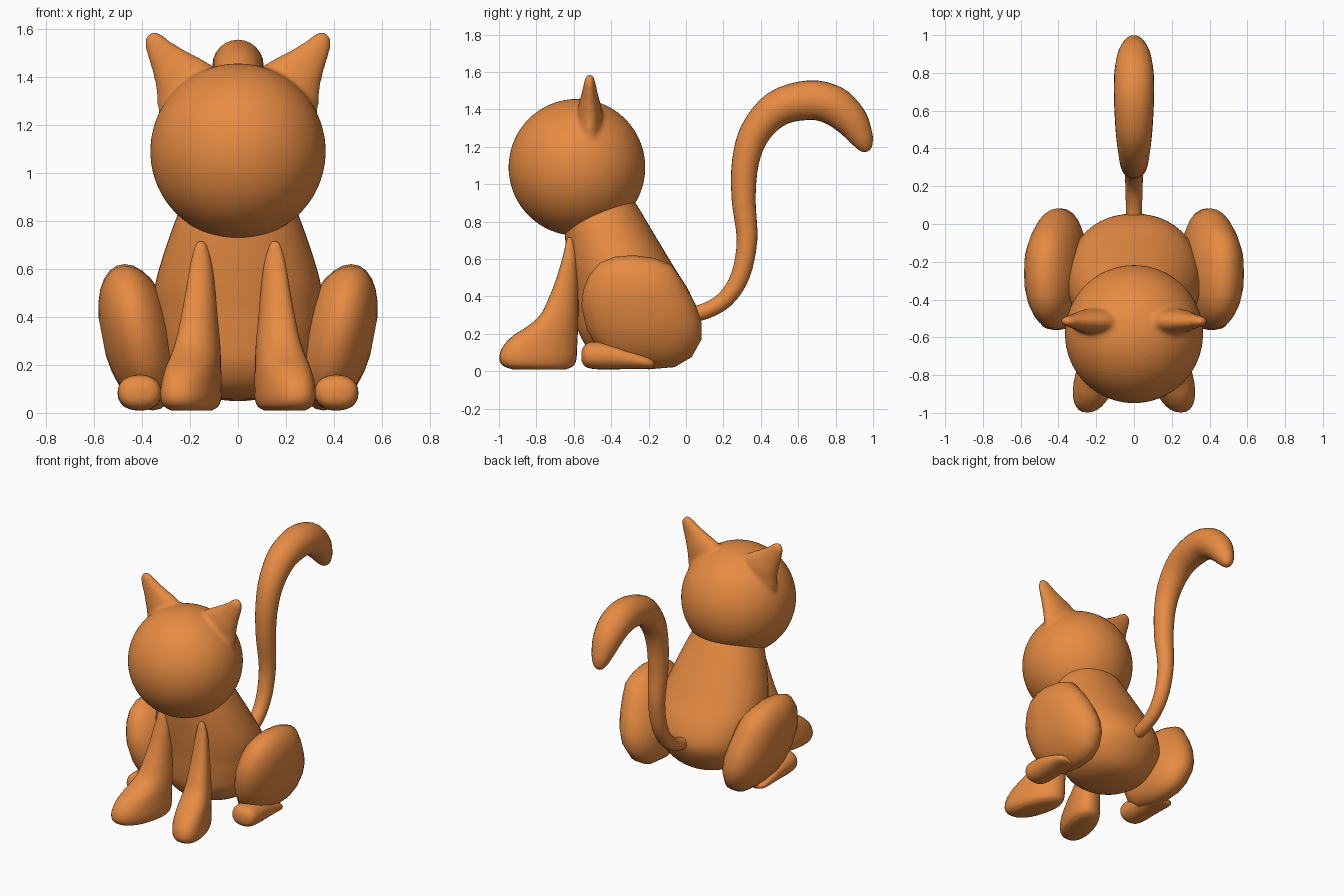
import bpy, bmesh, math
from mathutils import Vector

cube = bpy.data.objects.get("Cube")
if cube:
    bpy.data.objects.remove(cube)

orange = bpy.data.materials.new("orange_clay")
orange.use_nodes = True
COLOUR = (0.8, 0.26, 0.055, 1)
orange.diffuse_color = COLOUR
bsdf = orange.node_tree.nodes["Principled BSDF"]
bsdf.inputs["Base Color"].default_value = COLOUR
bsdf.inputs["Roughness"].default_value = 0.7


def catmull(a, b, c, d, t):
    return 0.5 * (2 * b + (c - a) * t + (2 * a - 5 * b + 4 * c - d) * t * t
                  + (3 * b - a - 3 * c + d) * t ** 3)


def smooth_rings(rings, steps):
    """Insert rings between the given (centre, u, v) rings."""
    out = []
    n = len(rings)
    for i in range(n - 1):
        quad = [rings[min(max(i + k, 0), n - 1)] for k in (-1, 0, 1, 2)]
        for s in range(steps):
            out.append([catmull(*[q[j] for q in quad], s / steps) for j in range(3)])
    return out + [rings[-1]]


def signed_pow(a, e):
    return math.copysign(abs(a) ** e, a)


def add_loft(bm, rings, side=1, segs=32, steps=4, e=1.0):
    """Skin a tube through rings; side -1 mirrors it in x."""
    loops = []
    for c, u, v in smooth_rings(rings, steps):
        loop = []
        for k in range(segs):
            a = math.tau * k / segs
            p = c + u * signed_pow(math.cos(a), e) + v * signed_pow(math.sin(a), e)
            loop.append(bm.verts.new((p.x * side, p.y, p.z)))
        loops.append(loop)
    skin(bm, loops)


def skin(bm, loops):
    n = len(loops[0])
    for a, b in zip(loops, loops[1:]):
        for k in range(n):
            bm.faces.new((a[k], a[(k + 1) % n], b[(k + 1) % n], b[k]))
    bm.faces.new(loops[0])
    bm.faces.new(loops[-1])


def finish(bm, name):
    bmesh.ops.recalc_face_normals(bm, faces=bm.faces)
    mesh = bpy.data.meshes.new(name)
    bm.to_mesh(mesh)
    bm.free()
    mesh.materials.append(orange)
    mesh.shade_smooth()
    obj = bpy.data.objects.new(name, mesh)
    bpy.context.collection.objects.link(obj)
    return obj


def level_ring(z, x, rx, y0, y1, shear=0.0):
    """Horizontal ring spanning y0..y1, optionally sheared sideways."""
    ry = (y1 - y0) / 2
    return [Vector((x, (y0 + y1) / 2, z)), Vector((rx, 0, 0)), Vector((shear * ry, ry, 0))]


# Body: pear shape leaning forward to the neck
bm = bmesh.new()
add_loft(bm, [level_ring(z, 0, rx, y0, y1) for z, rx, y0, y1 in (
    (0.05, 0.03, -0.30, -0.24), (0.065, 0.14, -0.41, -0.13),
    (0.11, 0.24, -0.51, -0.05), (0.20, 0.315, -0.57, 0.02),
    (0.30, 0.345, -0.59, 0.055), (0.42, 0.352, -0.605, 0.02),
    (0.55, 0.342, -0.625, -0.06), (0.75, 0.28, -0.65, -0.18),
    (0.90, 0.22, -0.65, -0.27), (1.00, 0.17, -0.62, -0.34))], segs=48, e=0.95)
finish(bm, "body")

# Head with the ears blended into it
bm = bmesh.new()
bmesh.ops.create_uvsphere(bm, u_segments=64, v_segments=40, radius=0.366)
bmesh.ops.translate(bm, verts=bm.verts, vec=(0, -0.583, 1.09))
for side in (1, -1):
    rings = []
    for z, inner, outer, ry in (
            (1.18, 0.10, 0.32, 0.04), (1.27, 0.07, 0.335, 0.06),
            (1.34, 0.06, 0.34, 0.068), (1.40, 0.07, 0.352, 0.065),
            (1.45, 0.11, 0.366, 0.053), (1.50, 0.20, 0.382, 0.040),
            (1.55, 0.285, 0.388, 0.030), (1.575, 0.315, 0.381, 0.022),
            (1.587, 0.34, 0.365, 0.010)):
        rings.append(level_ring(z, (inner + outer) / 2, (outer - inner) / 2,
                                -0.515 - ry, -0.515 + ry))
    add_loft(bm, rings, side)
head = finish(bm, "head_with_ears")
blend = head.modifiers.new("blend", 'REMESH')
blend.mode = 'VOXEL'
blend.voxel_size = 0.012
blend.use_smooth_shade = True
soften = head.modifiers.new("soften", 'SMOOTH')
soften.factor = 0.5
soften.iterations = 12

# Tail: a tube thickening towards its hooked end
path = [(0.0, 0.30, 0.04), (0.10, 0.32, 0.043), (0.21, 0.385, 0.046), (0.29, 0.51, 0.05),
        (0.326, 0.70, 0.055), (0.308, 0.92, 0.064), (0.318, 1.12, 0.072),
        (0.372, 1.28, 0.083), (0.49, 1.405, 0.097), (0.66, 1.449, 0.106),
        (0.79, 1.42, 0.105), (0.885, 1.338, 0.09), (0.938, 1.25, 0.064),
        (0.957, 1.205, 0.044), (0.965, 1.182, 0.025), (0.968, 1.174, 0.006)]
rings = []
for i, (y, z, r) in enumerate(path):
    a, b = path[max(i - 1, 0)], path[min(i + 1, len(path) - 1)]
    along = Vector((0, b[0] - a[0], b[1] - a[1])).normalized()
    rings.append([Vector((0, y, z)), Vector((r, 0, 0)), Vector((0, -along.z, along.y)) * r])
bm = bmesh.new()
add_loft(bm, rings, segs=24)
finish(bm, "tail")

# Side outline of the haunch as (y, z)
OUTLINE = [(-0.56, 0.35), (-0.55, 0.43), (-0.52, 0.51), (-0.46, 0.58), (-0.38, 0.612),
           (-0.28, 0.62), (-0.17, 0.605), (-0.08, 0.57), (-0.01, 0.47), (0.05, 0.36),
           (0.083, 0.26), (0.083, 0.17), (0.03, 0.075), (-0.06, 0.022), (-0.20, 0.01),
           (-0.35, 0.03), (-0.46, 0.10), (-0.53, 0.22)]

for side, word in ((1, "left"), (-1, "right")):
    # Front leg running down into a turned-out paw
    bm = bmesh.new()
    rings = []
    for z, rx, y0, y1 in (
            (0.715, 0.006, -0.63, -0.615), (0.695, 0.024, -0.64, -0.60),
            (0.62, 0.044, -0.657, -0.582), (0.50, 0.06, -0.692, -0.576),
            (0.40, 0.073, -0.73, -0.576), (0.30, 0.087, -0.78, -0.576),
            (0.235, 0.097, -0.855, -0.577), (0.19, 0.104, -0.925, -0.579),
            (0.13, 0.111, -0.98, -0.582), (0.07, 0.113, -0.998, -0.585),
            (0.03, 0.102, -0.98, -0.60), (0.01, 0.075, -0.93, -0.64)):
        x = 0.148 - 0.25 * ((y0 + y1) / 2 + 0.6)
        rings.append(level_ring(z, x, rx, y0, y1, -0.25))
    add_loft(bm, rings, side, e=0.88)
    finish(bm, word + "_front_leg")

    # Haunch: the outline swelled sideways, leaning out at the top
    bm = bmesh.new()
    loops = []
    for i in range(1, 14):
        t = math.pi * (i / 14 - 0.5)
        scale = math.cos(t) ** 0.9
        loop = []
        for y, z in OUTLINE:
            y, z = -0.235 + (y + 0.235) * scale, 0.32 + (z - 0.32) * scale
            x = 0.415 + 0.155 * math.sin(t) + 0.19 * (z - 0.32)
            loop.append(bm.verts.new((x * side, y, z)))
        loops.append(loop)
    skin(bm, loops)
    finish(bm, word + "_haunch")

    # Hind paw
    bm = bmesh.new()
    rings = [[Vector((x, y, z)), Vector((rx, 0, 0)), Vector((0, 0, rz))]
             for y, x, z, rx, rz in (
                 (-0.56, 0.41, 0.08, 0.02, 0.02), (-0.55, 0.41, 0.082, 0.06, 0.045),
                 (-0.525, 0.41, 0.085, 0.085, 0.067), (-0.47, 0.41, 0.084, 0.092, 0.074),
                 (-0.38, 0.41, 0.078, 0.09, 0.068), (-0.28, 0.41, 0.062, 0.085, 0.05),
                 (-0.20, 0.41, 0.045, 0.075, 0.032), (-0.17, 0.41, 0.037, 0.05, 0.018))]
    add_loft(bm, rings, side, segs=24, e=0.9)
    finish(bm, word + "_hind_paw")
